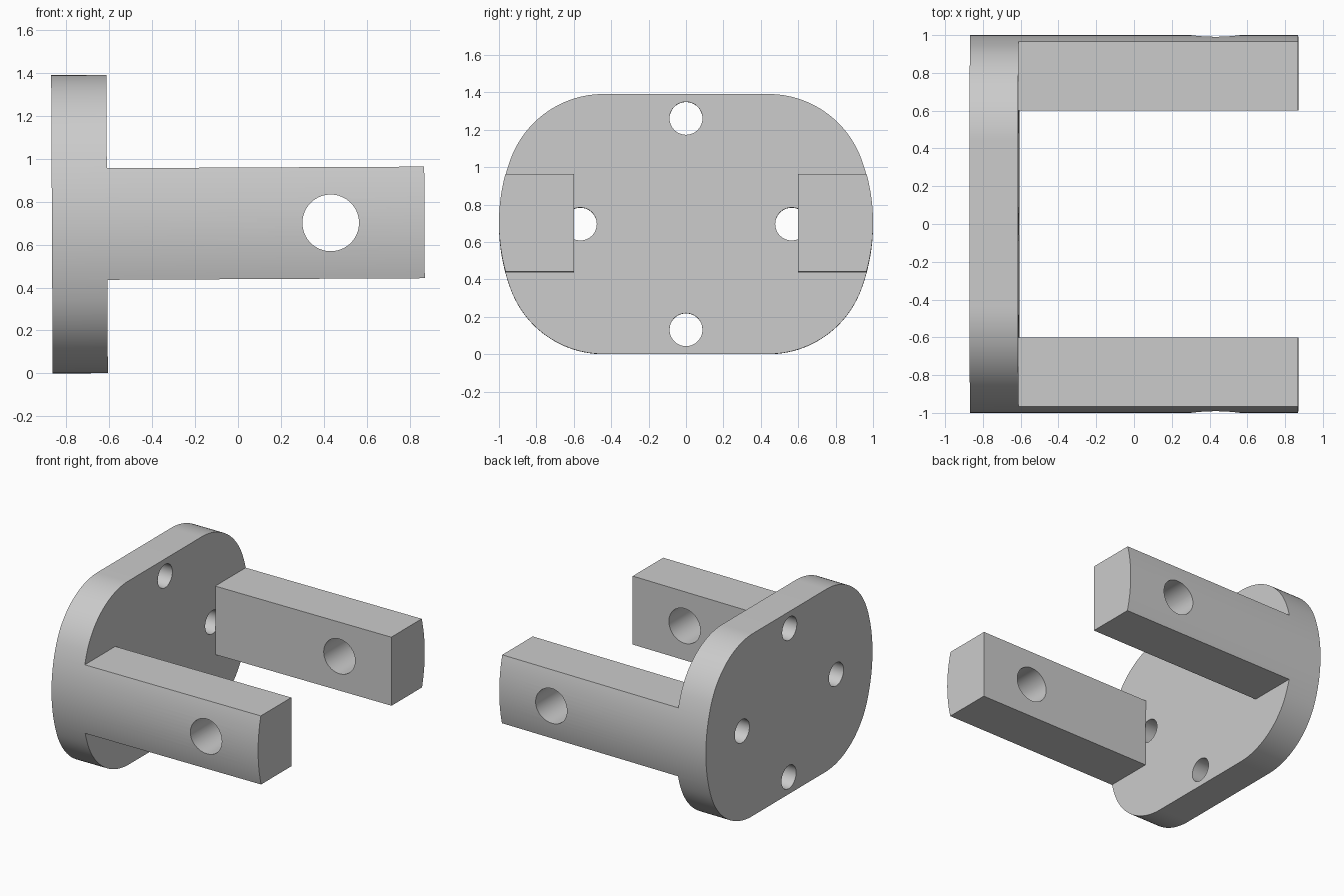
import bpy, bmesh, math
from mathutils import Matrix, Vector

if "Cube" in bpy.data.objects:
    bpy.data.objects.remove(bpy.data.objects["Cube"], do_unlink=True)

BACK, FACE, TIP = -0.867, -0.61, 0.869   # plate back, plate face, arm tips
HALF_H, ARM_IN, ARM_H = 0.695, 0.6, 0.26
FILLET, FLAT = 0.53, 0.44                # corner radius, half of flat edge

grey = bpy.data.materials.new("plain grey")
grey.use_nodes = True
grey.diffuse_color = (0.6, 0.6, 0.6, 1)
grey.node_tree.nodes["Principled BSDF"].inputs["Base Color"].default_value = (0.6, 0.6, 0.6, 1)


def make_object(name, bm):
    bmesh.ops.recalc_face_normals(bm, faces=bm.faces)
    mesh = bpy.data.meshes.new(name)
    bm.to_mesh(mesh)
    bm.free()
    mesh.materials.append(grey)
    obj = bpy.data.objects.new(name, mesh)
    bpy.context.collection.objects.link(obj)
    return obj


def box(x0, x1, y0, y1, z0, z1):
    bm = bmesh.new()
    bmesh.ops.create_cube(bm, size=1)
    for v in bm.verts:
        v.co = Vector((x1 if v.co.x > 0 else x0,
                       y1 if v.co.y > 0 else y0,
                       z1 if v.co.z > 0 else z0))
    return make_object("cutter", bm)


def cylinder(radius, centre, length, axis):
    bm = bmesh.new()
    turn = Matrix.Rotation(math.pi / 2, 4, 'Y' if axis == 'X' else 'X')
    bmesh.ops.create_cone(bm, cap_ends=True, segments=64, radius1=radius, radius2=radius,
                          depth=length, matrix=Matrix.Translation(centre) @ turn)
    return make_object("cutter", bm)


def cut(target, cutter):
    mod = target.modifiers.new("cut", 'BOOLEAN')
    mod.operation, mod.solver, mod.object = 'DIFFERENCE', 'EXACT', cutter
    bpy.context.view_layer.objects.active = target
    bpy.ops.object.modifier_apply(modifier=mod.name)
    bpy.data.objects.remove(cutter, do_unlink=True)


# Outline: unit circle sides blended by fillets into flat top and bottom
cz = HALF_H - FILLET
join = math.atan2(cz, FLAT)
quarter = [(math.cos(join * i / 12), math.sin(join * i / 12)) for i in range(12)]
for i in range(25):
    a = join + (math.pi / 2 - join) * i / 24
    quarter.append((FLAT + FILLET * math.cos(a), cz + FILLET * math.sin(a)))
half = quarter + [(-y, z) for y, z in reversed(quarter)]
outline = half + [(y, -z) for y, z in reversed(half[1:-1])]

# Full-length block from the outline
bm = bmesh.new()
cap = bm.faces.new([bm.verts.new((BACK, y, z)) for y, z in outline])
ext = bmesh.ops.extrude_face_region(bm, geom=[cap], use_keep_orig=True)
bmesh.ops.translate(bm, vec=(TIP - BACK, 0, 0),
                    verts=[g for g in ext["geom"] if isinstance(g, bmesh.types.BMVert)])
body = make_object("clevis_bracket", bm)

# Clear everything in front of the plate except the two arms
cut(body, box(FACE, 2, -ARM_IN, ARM_IN, -2, 2))
for lo, hi in ((ARM_H, 2), (-2, -ARM_H)):
    cut(body, box(FACE, 2, -2, 2, lo, hi))

# Pin hole through both arms
cut(body, cylinder(0.132, (0.432, 0, 0), 3, 'Y'))

# Four bolt holes through the plate, stopping at the arms
depth = 0.5
for y, z in ((0.565, 0), (-0.565, 0), (0, 0.565), (0, -0.565)):
    cut(body, cylinder(0.088, (FACE - depth / 2, y, z), depth, 'X'))

# Slight tilt, standing on the ground
body.rotation_euler.y = -0.005
body.location.z = HALF_H + 0.004

bpy.ops.object.select_all(action='DESELECT')
body.select_set(True)
bpy.context.view_layer.objects.active = body
bpy.ops.object.shade_smooth_by_angle(angle=math.radians(30))
